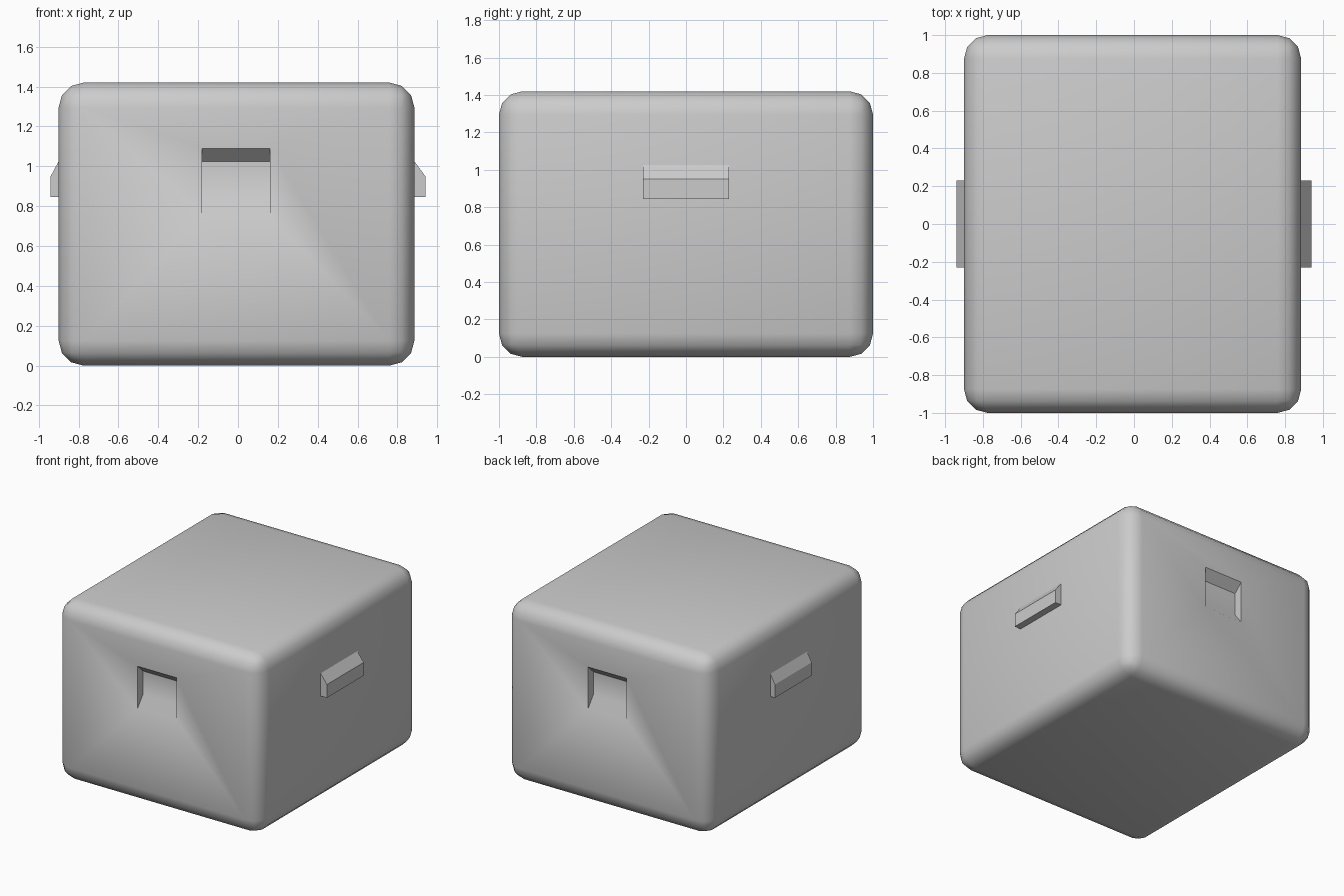
import bpy, bmesh
from math import radians

if "Cube" in bpy.data.objects:
    bpy.data.objects.remove(bpy.data.objects["Cube"])

CX = -0.01                       # body centre in x
X0, X1, TOP = -0.90, 0.885, 1.42


def activate(ob):
    bpy.ops.object.select_all(action='DESELECT')
    ob.select_set(True)
    bpy.context.view_layer.objects.active = ob


def prism(name, points, axis, a, b):
    """Extrude a closed profile of (u, z) points along x or y from a to b."""
    bm = bmesh.new()
    place = (lambda u, z, t: (t, u, z)) if axis == 'x' else (lambda u, z, t: (u, t, z))
    ends = [[bm.verts.new(place(u, z, t)) for u, z in points] for t in (a, b)]
    bm.faces.new(ends[0])
    bm.faces.new(ends[1])
    n = len(points)
    for i in range(n):
        j = (i + 1) % n
        bm.faces.new((ends[0][i], ends[0][j], ends[1][j], ends[1][i]))
    bmesh.ops.recalc_face_normals(bm, faces=bm.faces)
    mesh = bpy.data.meshes.new(name)
    bm.to_mesh(mesh)
    bm.free()
    ob = bpy.data.objects.new(name, mesh)
    bpy.context.collection.objects.link(ob)
    return ob


# Rounded body
bpy.ops.mesh.primitive_cube_add(size=1, location=((X0 + X1) / 2, 0, TOP / 2))
body = bpy.context.object
body.name = "body"
body.scale = (X1 - X0, 2, TOP)
bpy.ops.object.transform_apply(location=True, rotation=True, scale=True)
bevel = body.modifiers.new("rounded_edges", 'BEVEL')
bevel.width = 0.125
bevel.segments = 3
activate(body)
bpy.ops.object.modifier_apply(modifier=bevel.name)

# Tapered grip recesses in front and back, cut into the body
for side, label in ((-1, "front"), (1, "back")):
    profile = [(side * 1.07, 0.665), (side * 0.93, 0.845),
               (side * 0.93, 1.025), (side * 1.07, 1.155)]
    cutter = prism(label + "_recess_cutter", profile, 'x', CX - 0.17, CX + 0.17)
    cutter.hide_render = True
    cut = body.modifiers.new(label + "_recess", 'BOOLEAN')
    cut.operation = 'DIFFERENCE'
    cut.solver = 'EXACT'
    cut.object = cutter
    activate(body)
    bpy.ops.object.modifier_apply(modifier=cut.name)
    bpy.data.objects.remove(cutter)
bpy.ops.object.shade_smooth_by_angle(angle=radians(38))

# Side handles: flat underneath, sloping on top
for label, wall, outer, inner in (("left", X0, -0.94, X0 + 0.02),
                                  ("right", X1, 0.94, X1 - 0.02)):
    prism(label + "_handle",
          [(inner, 0.845), (outer, 0.845), (outer, 0.95), (wall, 1.025), (inner, 1.025)],
          'y', -0.23, 0.23)
